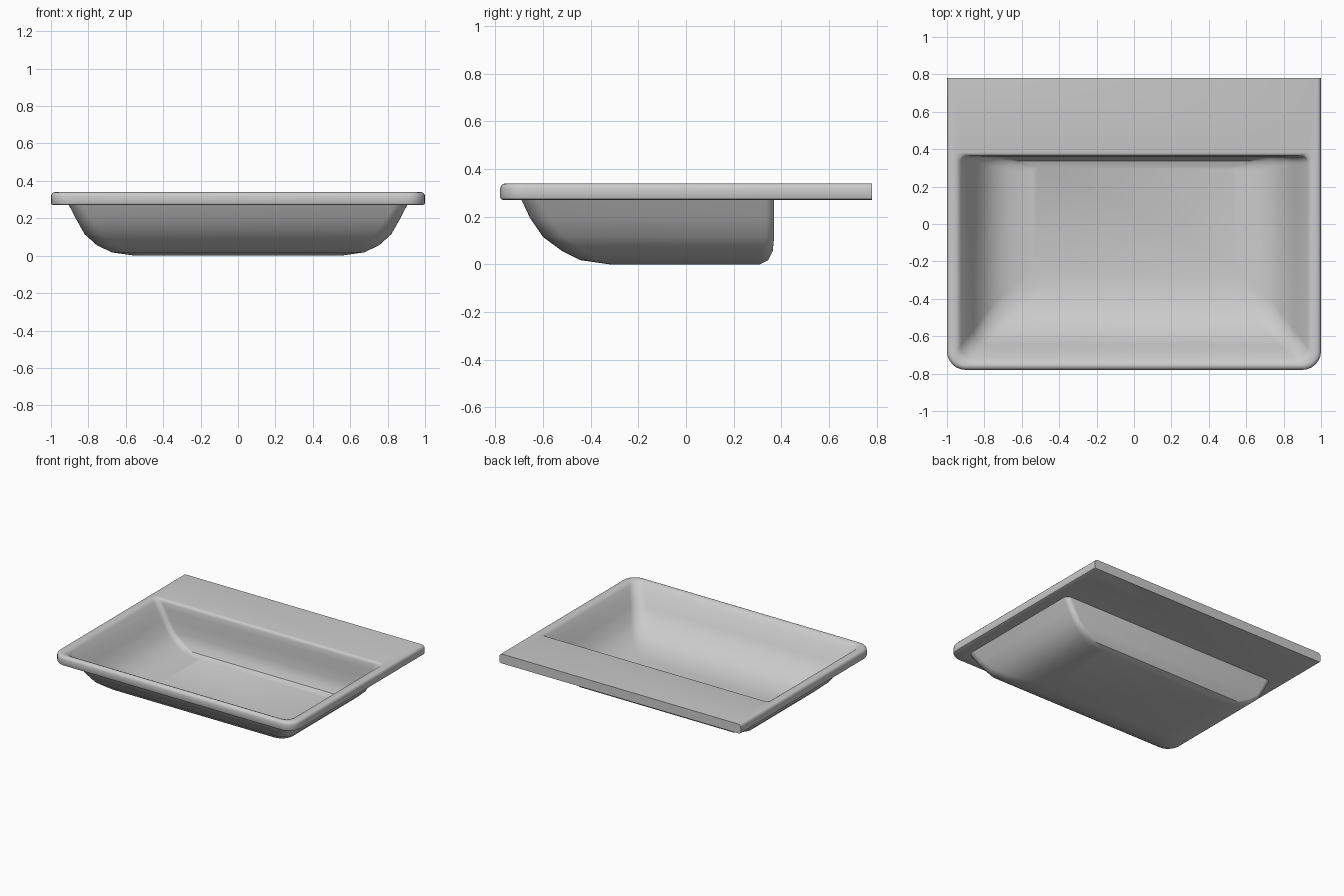
import bpy
import bmesh
import math

if "Cube" in bpy.data.objects:
    bpy.data.objects.remove(bpy.data.objects["Cube"], do_unlink=True)

WALL = 0.008      # shell thickness of the bowl
STEPS = 6         # segments per rounded corner

ceramic = bpy.data.materials.new("grey_ceramic")
ceramic.use_nodes = True
COLOUR = (0.6, 0.6, 0.6, 1)
ceramic.diffuse_color = COLOUR
ceramic.node_tree.nodes["Principled BSDF"].inputs["Base Color"].default_value = COLOUR


def ring(bm, half, front, back, z, r_front, r_back):
    """Rounded rectangle loop with separate front and back corner radii."""
    corners = [(half, back, r_back, 0), (-half, back, r_back, 1),
               (-half, front, r_front, 2), (half, front, r_front, 3)]
    verts = []
    for x, y, r, quarter in corners:
        cx = x - math.copysign(r, x)
        cy = y - r if quarter < 2 else y + r
        for i in range(STEPS + 1):
            a = (quarter + i / STEPS) * math.pi / 2
            verts.append(bm.verts.new((cx + r * math.cos(a), cy + r * math.sin(a), z)))
    return verts


def loft(name, sections):
    """Skin a stack of rings and cap both ends."""
    bm = bmesh.new()
    loops = [ring(bm, *s) for s in sections]
    for a, b in zip(loops, loops[1:]):
        for i in range(len(a)):
            j = (i + 1) % len(a)
            bm.faces.new((a[i], a[j], b[j], b[i]))
    bm.faces.new(loops[0])
    bm.faces.new(loops[-1])
    bmesh.ops.remove_doubles(bm, verts=bm.verts, dist=0.0005)
    bmesh.ops.recalc_face_normals(bm, faces=bm.faces)
    mesh = bpy.data.meshes.new(name)
    bm.to_mesh(mesh)
    bm.free()
    mesh.materials.append(ceramic)
    obj = bpy.data.objects.new(name, mesh)
    bpy.context.collection.objects.link(obj)
    return obj


# Bowl outside, floor to underside of the slab: half width, front, back, z, radii
bowl = [
    (0.55, -0.32, 0.31, 0.0, 0.08, 0.03),
    (0.675, -0.445, 0.345, 0.018, 0.09, 0.05),
    (0.755, -0.52, 0.364, 0.056, 0.09, 0.05),
    (0.82, -0.60, 0.37, 0.115, 0.09, 0.04),
    (0.865, -0.655, 0.37, 0.195, 0.08, 0.04),
    (0.904, -0.69, 0.37, 0.27, 0.07, 0.04),
]
inside = [(h - WALL, f + WALL, b - WALL, z + WALL, rf, rb) for h, f, b, z, rf, rb in bowl]

# Soft lip from the bowl up to the slab top
lip = [
    (0.925, -0.72, 0.363, 0.318, 0.07, 0.04),
    (0.935, -0.732, 0.367, 0.332, 0.07, 0.04),
    (0.948, -0.745, 0.373, 0.338, 0.07, 0.04),
    (0.963, -0.757, 0.383, 0.34, 0.075, 0.04),
]

# Slab edge: rounded at the front and sides, square at the wall side
slab = [(1 - d, -0.78 + d, 0.78, z, 0.1 - d, 0.0)
        for d, z in ((0.022, 0.34), (0.011, 0.337), (0.003, 0.329), (0.0, 0.318),
                     (0.0, 0.282), (0.004, 0.274), (0.012, 0.27))]

basin = loft("washbasin", inside + lip + slab + bowl[::-1])

bpy.ops.object.select_all(action="DESELECT")
basin.select_set(True)
bpy.context.view_layer.objects.active = basin
bpy.ops.object.shade_smooth_by_angle(angle=math.radians(30))
